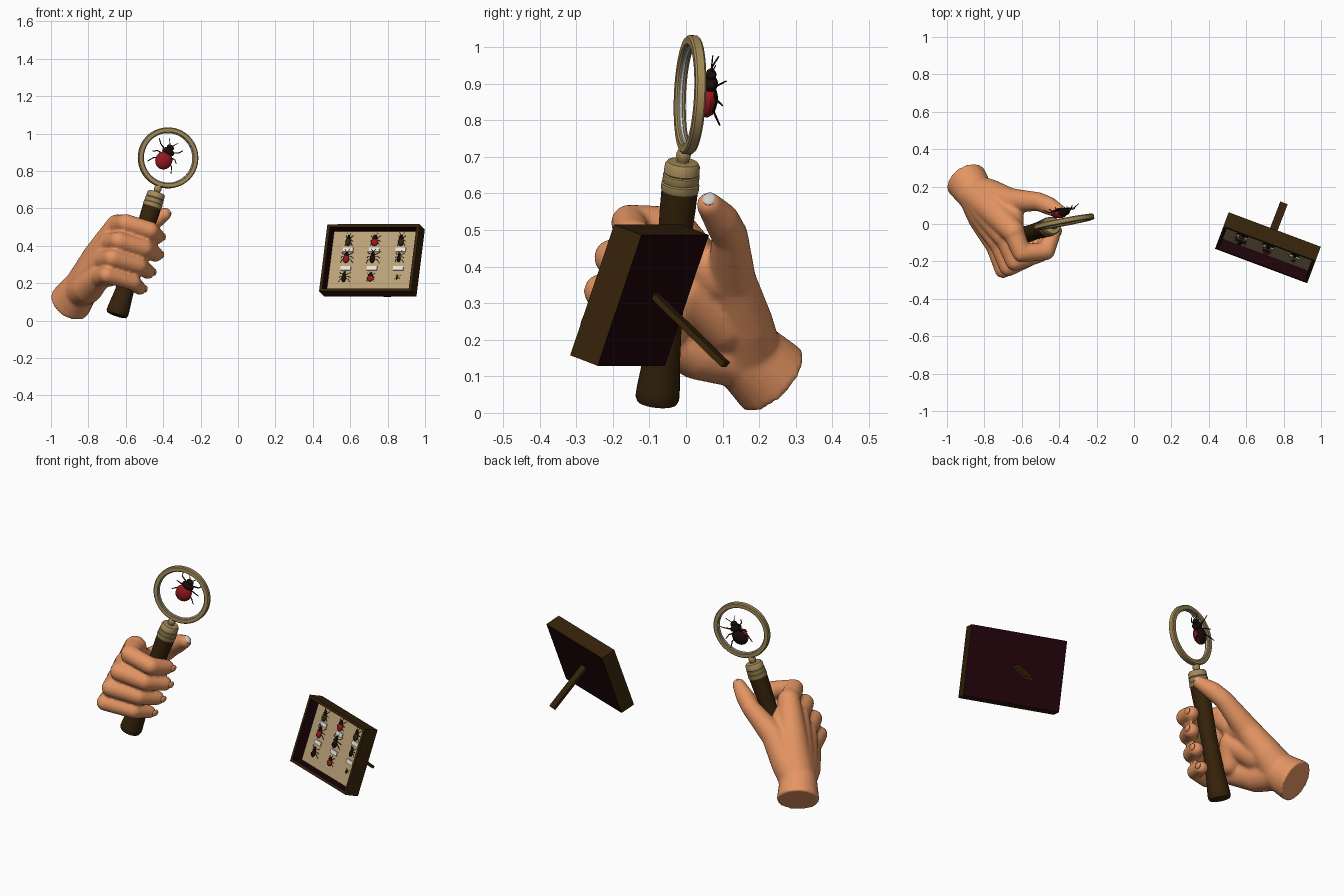
import bpy, bmesh, math
from mathutils import Vector as V, Matrix

if "Cube" in bpy.data.objects:
    bpy.data.objects.remove(bpy.data.objects["Cube"])


def mat(name, r, g, b):
    m = bpy.data.materials.new(name)
    m.diffuse_color = (r, g, b, 1)
    m.use_nodes = True
    m.node_tree.nodes["Principled BSDF"].inputs["Base Color"].default_value = m.diffuse_color
    return m


SKIN = mat("skin", 0.78, 0.30, 0.125)
WOOD = mat("dark wood", 0.036, 0.016, 0.003)
MAROON = mat("maroon lining", 0.013, 0.001, 0.003)
TAN = mat("tan backing", 0.50, 0.36, 0.19)
PAPER = mat("paper", 0.80, 0.78, 0.72)
RED = mat("red shell", 0.30, 0.009, 0.012)
BLACK = mat("black shell", 0.010, 0.004, 0.003)
BRASS = mat("brass", 0.37, 0.26, 0.10)
NAIL = mat("fingernail", 0.66, 0.60, 0.56)
GLASS = mat("glass rim", 0.62, 0.70, 0.76)


def frame(o, y, z):
    """Matrix from an origin, a back direction and an up direction."""
    z = V(z).normalized()
    x = V(y).cross(z).normalized()
    y = z.cross(x)
    m = Matrix((x, y, z)).transposed().to_4x4()
    m.translation = V(o)
    return m


def make(name, bm, mats, mtx=Matrix(), smooth=35):
    bm.normal_update()
    me = bpy.data.meshes.new(name)
    bm.to_mesh(me)
    bm.free()
    for m in mats:
        me.materials.append(m)
    if smooth:
        me.shade_smooth()
        me.set_sharp_from_angle(angle=math.radians(smooth))
    ob = bpy.data.objects.new(name, me)
    bpy.context.collection.objects.link(ob)
    ob.matrix_world = mtx
    return ob


def revolve(bm, prof, mtx=Matrix(), n=40, closed=False):
    """Spin (radius, height) points about z, capped unless the profile is closed."""
    rings = [[bm.verts.new(mtx @ V((r * math.cos(2 * math.pi * i / n), r * math.sin(2 * math.pi * i / n), h)))
              for i in range(n)] for r, h in prof]
    faces = []
    for a, b in zip(rings, rings[1:] + ([rings[0]] if closed else [])):
        for i in range(n):
            j = (i + 1) % n
            faces.append(bm.faces.new((a[i], a[j], b[j], b[i])))
    if not closed:
        faces.append(bm.faces.new(rings[0][::-1]))
        faces.append(bm.faces.new(rings[-1]))
    return faces


def lathe(name, prof, m, mtx, n=40, closed=False):
    bm = bmesh.new()
    revolve(bm, prof, n=n, closed=closed)
    bmesh.ops.recalc_face_normals(bm, faces=bm.faces)
    return make(name, bm, [m], mtx)


def arc(r, h, a0, a1, n):
    """Points of a circle arc between two angles in degrees."""
    angs = [math.radians(a0 + (a1 - a0) * i / n) for i in range(n + 1)]
    return [(r * math.cos(a), h + r * math.sin(a)) for a in angs]


def ball(bm, c, s):
    return revolve(bm, arc(1, 0, -87, 87, 8), Matrix.Translation(V(c)) @ Matrix.Diagonal(V(s).to_4d()), 14)


def along(p, q):
    return Matrix.Translation(p) @ (q - p).to_track_quat('Z', 'Y').to_matrix().to_4x4()


def rod(bm, p, q, r):
    p, q = V(p), V(q)
    revolve(bm, [(r, 0), (r * 0.7, (q - p).length)], along(p, q), 6)


def box(bm, size):
    bmesh.ops.create_cube(bm, size=1, matrix=Matrix.Diagonal(V(size).to_4d()))


# ---- magnifying glass: local z runs up the handle, y points back
AX = V((0.3095, 0.102, 0.9456)).normalized()
C = V((-0.374, 0.011, 0.870))
G = frame(C, (-0.19, 1, -0.05), AX)
facing = G @ Matrix.Rotation(math.radians(90), 4, 'X')
half = [(0.135, 0.010), (0.139, 0.015), (0.158, 0.015), (0.163, 0.010)]
lathe("lens_frame", half + [(r, -h) for r, h in reversed(half)], BRASS, facing, 56, True)
lathe("lens_rim", [(0.137, 0.006), (0.132, 0.003), (0.132, -0.003), (0.137, -0.006)], GLASS, facing, 56, True)
lathe("neck", [(0.022, -0.205), (0.016, -0.19), (0.02, -0.178), (0.02, -0.17), (0.013, -0.155)], BRASS, G, 24)
lathe("collar", [(0.05, -0.278), (0.052, -0.274), (0.052, -0.257), (0.048, -0.254), (0.05, -0.251), (0.05, -0.232),
                 (0.047, -0.229), (0.049, -0.226), (0.048, -0.204), (0.042, -0.195), (0.02, -0.193)], BRASS, G)
lathe("handle", [(0.04, -0.892), (0.055, -0.888), (0.06, -0.876), (0.059, -0.85), (0.052, -0.78), (0.046, -0.68),
                 (0.043, -0.55), (0.045, -0.42), (0.049, -0.33), (0.05, -0.277)], WOOD, G)


# ---- insects: z is headward, -y is the back of the shell
def insect(name, mtx, size, shell, width=0.3, leg=1.0):
    bm = bmesh.new()
    abdomen = ball(bm, (0, 0, -0.14), (width, 0.19, 0.34))
    ball(bm, (0, 0, 0.22), (width * 0.75, 0.15, 0.15))
    ball(bm, (0, 0, 0.40), (width * 0.45, 0.1, 0.1))
    for s in (-1, 1):
        for z0, z1, z2 in ((0.24, 0.36, 0.53), (0.08, 0.08, 0.0), (-0.08, -0.2, -0.42)):
            knee = (s * 0.40 * leg, 0.07, z1)
            rod(bm, (s * 0.1, 0.1, z0), knee, 0.03)
            rod(bm, knee, (s * 0.54 * leg, 0.2, z2), 0.022)
        rod(bm, (s * 0.04, 0, 0.46), (s * 0.2, 0.02, 0.70), 0.016)
    for f in bm.faces:
        f.material_index = 1
    for f in abdomen:
        f.material_index = 0 if f.calc_center_median().y < 0.04 else 1
    make(name, bm, [shell, BLACK], mtx @ Matrix.Scale(size, 4))


tilt = Matrix.Rotation(math.radians(9), 4, 'Y')
insect("magnified_beetle", G @ Matrix.Translation((-0.006, 0.052, 0.005)) @ tilt, 0.145, RED, 0.32, 0.92)

# ---- display case
K = frame((0.716, -0.127, 0.322), (0.329, 0.88, -0.337), (0.118, 0.316, 0.94))
bm = bmesh.new()
box(bm, (0.526, 0.085, 0.38))
bm.normal_update()
front = [f for f in bm.faces if f.normal.y < -0.9]
bmesh.ops.inset_region(bm, faces=front, thickness=0.023)
panel = bmesh.ops.extrude_discrete_faces(bm, faces=front)['faces'][0]
for v in panel.verts:
    v.co = (v.co.x * 0.985, v.co.y + 0.06, v.co.z * 0.98)
bm.normal_update()
for f in bm.faces:
    c = f.calc_center_median()
    wall = abs(f.normal.y) < 0.5 and abs(c.x) < 0.25 and abs(c.z) < 0.18
    f.material_index = 1 if f.normal.y > 0.9 or wall else 0
panel.material_index = 2
make("display_case", bm, [WOOD, MAROON, TAN], K, 0)

# prop leg behind the case
a, b = V((0.722, -0.095, 0.33)), V((0.80, 0.108, 0.132))
bm = bmesh.new()
box(bm, (0.042, 0.016, (b - a).length))
make("prop_leg", bm, [WOOD], frame((a + b) / 2, (0.33, 0.88, 0.8), a - b), 0)

# pinned insects and paper labels
kinds = [[(WOOD, 0.064, 0.24, 0.6), (RED, 0.062, 0.34, 0.8), (WOOD, 0.064, 0.26, 0.6)],
         [(RED, 0.066, 0.26, 1.0), (BLACK, 0.070, 0.19, 1.0), (BLACK, 0.056, 0.17, 0.8)],
         [(BLACK, 0.060, 0.2, 1.0), (RED, 0.052, 0.36, 0.8), (BLACK, 0.026, 0.2, 1.1)]]
for r, v in enumerate((0.114, 0.019, -0.092)):
    for c, u in enumerate((-0.15, 0, 0.15)):
        shell, size, w, leg = kinds[r][c]
        insect(f"pinned_insect_{r}_{c}", K @ Matrix.Translation((u, 0.017 - 0.2 * size, v)), size, shell, w, leg)
        if r < 2:
            bm = bmesh.new()
            box(bm, (0.058, 0.006, 0.023))
            make(f"label_{r}_{c}", bm, [PAPER], K @ Matrix.Translation((u, 0.0145, (0.066, -0.039)[r])), 0)

# ---- hand: tapered capsules fused by a remesh
bm = bmesh.new()


def limb(*pts, flat=False):
    for (p, r), (q, s) in zip(pts, pts[1:]):
        p, q = V(p), V(q)
        start = [(0.005, 0), (r, 0)] if flat else arc(r, 0, -85, 0, 5)
        revolve(bm, start + arc(s, (q - p).length, 0, 85, 5), along(p, q), 20)


out = V((-0.44, 0.65, -0.62)).normalized()
wrist = V((-0.900, 0.238, 0.090))
root = wrist - out * 0.11
limb((wrist, 0.115), (root, 0.102), flat=True)
nails = []
# height on the handle, knuckle offset x, y, middle joint offset x, y, fingertip offset, radius
for z, kx, ky, px, py, tx, r in ((0.485, -0.145, -0.01, -0.10, -0.125, 0.068, 0.048),
                                 (0.39, -0.155, -0.03, -0.105, -0.16, 0.090, 0.049),
                                 (0.297, -0.16, -0.04, -0.11, -0.18, 0.080, 0.047),
                                 (0.207, -0.15, -0.04, -0.11, -0.185, 0.066, 0.042)):
    A = C + AX * ((z - C.z) / AX.z)
    mcp, tip = A + V((kx, ky, 0.022)), A + V((tx, -0.02, -0.035))
    limb((root, 0.095), (wrist.lerp(mcp, 0.6), 0.084), (mcp, 0.062))
    limb((mcp, 0.058), (A + V((px, py, 0.035)), r + 0.002),
         (A + V((0.03, -0.115, -0.003)), r), (tip, r * 0.85))
    nails.append((tip + V((r * 0.77, 0.01, -0.003)), (1, 0.1, -0.1), (0.1, 1, -0.1)))
# thumb, its pad and the web to the forefinger
limb((root, 0.098), ((-0.77, 0.155, 0.24), 0.085), ((-0.665, 0.125, 0.36), 0.068),
     ((-0.51, 0.12, 0.485), 0.050), ((-0.455, 0.097, 0.528), 0.049), ((-0.392, 0.064, 0.568), 0.036))
limb(((-0.66, 0.09, 0.37), 0.065), ((-0.65, 0.03, 0.41), 0.062), ((-0.65, -0.04, 0.48), 0.058))
limb(((-0.75, 0.1, 0.25), 0.085), ((-0.66, 0.0, 0.33), 0.062), ((-0.69, -0.05, 0.24), 0.06))
hand = make("hand", bm, [SKIN], smooth=0)
rm = hand.modifiers.new("fuse", 'REMESH')
rm.mode = 'VOXEL'
rm.voxel_size = 0.009
rm.use_smooth_shade = True
sm = hand.modifiers.new("soften", 'SMOOTH')
sm.factor = 0.5
sm.iterations = 6

# fingernails
nails.append((V((-0.372, 0.064, 0.585)), (0.75, 0.0, 0.65), (0.65, -0.3, -0.7)))
for i, (p, n, d) in enumerate(nails):
    bm = bmesh.new()
    ball(bm, (0, 0, 0), (0.019, 0.009, 0.023))
    make("thumbnail" if i == 4 else f"fingernail_{i}", bm, [NAIL if i == 4 else SKIN], frame(p, n, d))
